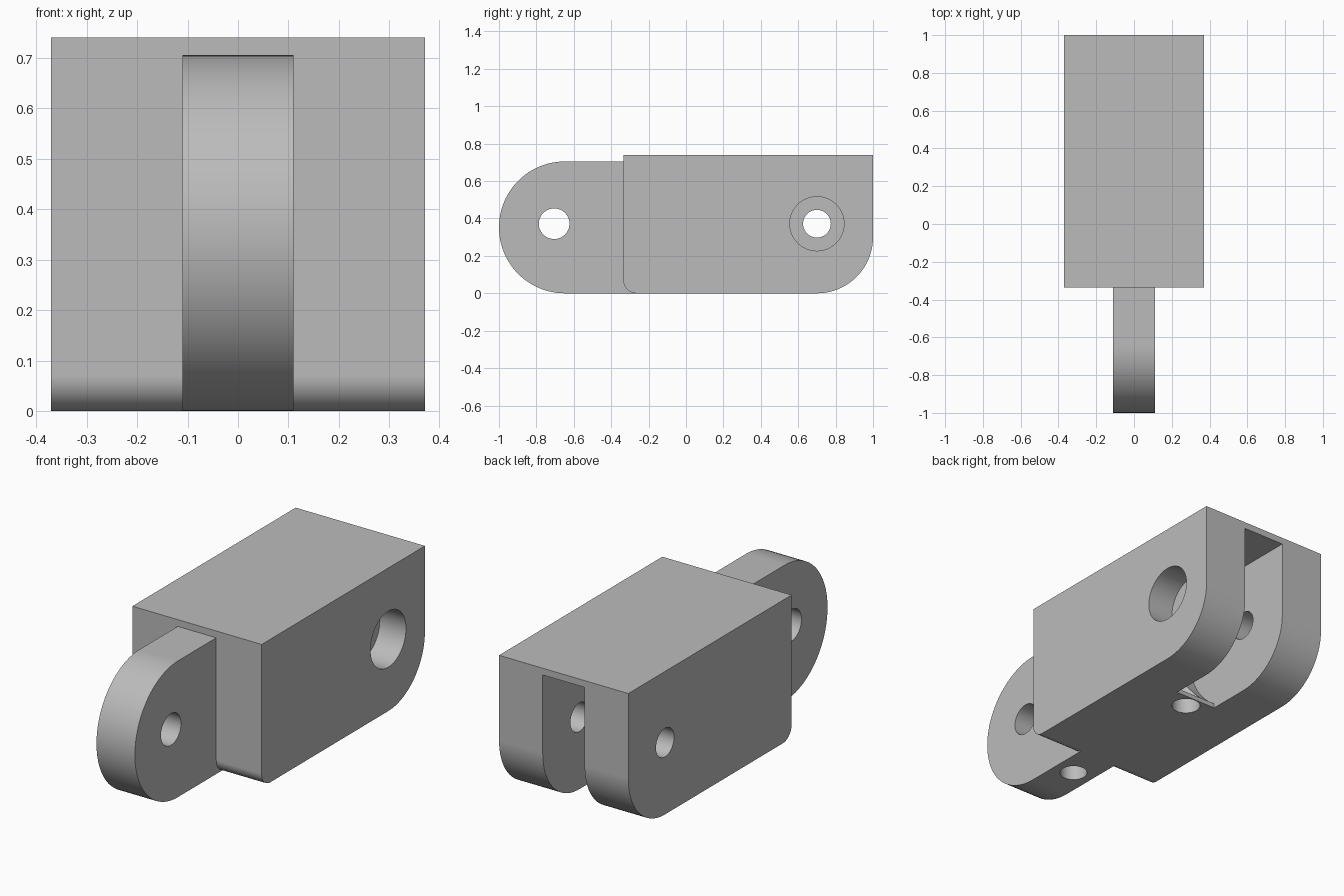
import bpy, bmesh
from math import sin, cos, radians, asin, acos, degrees

cube = bpy.data.objects.get("Cube")
if cube:
    bpy.data.objects.remove(cube)

grey = bpy.data.materials.new("plain grey")
grey.use_nodes = True
colour = (0.5, 0.5, 0.5, 1)
grey.diffuse_color = colour
grey.node_tree.nodes["Principled BSDF"].inputs["Base Color"].default_value = colour


def arc(cy, cz, r, a0, a1, n=24):
    """Points of an arc in the side (y, z) plane, angles in degrees."""
    angles = [radians(a0 + (a1 - a0) * i / n) for i in range(n + 1)]
    return [(cy + r * cos(a), cz + r * sin(a)) for a in angles]


def extrude_side(name, profile, x0, x1):
    """Extrude a side profile across x."""
    bm = bmesh.new()
    face = bm.faces.new([bm.verts.new((x0, y, z)) for y, z in profile])
    new = bmesh.ops.extrude_face_region(bm, geom=[face])["geom"]
    bmesh.ops.translate(bm, vec=(x1 - x0, 0, 0),
                        verts=[v for v in new if isinstance(v, bmesh.types.BMVert)])
    bmesh.ops.recalc_face_normals(bm, faces=bm.faces)
    mesh = bpy.data.meshes.new(name)
    bm.to_mesh(mesh)
    bm.free()
    mesh.materials.append(grey)
    obj = bpy.data.objects.new(name, mesh)
    bpy.context.collection.objects.link(obj)
    return obj


def cross_pin(y, z, r, x0, x1):
    return extrude_side("pin_cutter", arc(y, z, r, 0, 352.5, 47), x0, x1)


def upright_pin(y, r, z0, z1):
    bpy.ops.mesh.primitive_cylinder_add(vertices=40, radius=r, depth=z1 - z0,
                                        location=(0, y, (z0 + z1) / 2))
    obj = bpy.context.object
    obj.name = "cord_cutter"
    obj.data.materials.append(grey)
    return obj


def activate(obj):
    bpy.ops.object.select_all(action='DESELECT')
    obj.select_set(True)
    bpy.context.view_layer.objects.active = obj


def cut(obj, cutters):
    for cutter in cutters:
        cutter.hide_render = True
        activate(obj)
        mod = obj.modifiers.new("cut", 'BOOLEAN')
        mod.operation = 'DIFFERENCE'
        mod.solver = 'EXACT'
        mod.object = cutter
        bpy.ops.object.modifier_apply(modifier=mod.name)
        bpy.data.objects.remove(cutter)


def finish(obj):
    activate(obj)
    bpy.ops.object.shade_smooth_by_angle(angle=radians(30))
    normals = obj.modifiers.new("flat normals", 'WEIGHTED_NORMAL')
    normals.keep_sharp = True


# Main block: rounded lower back, small rounding at the lower front
front, back, top = -0.335, 1.0, 0.74
block = extrude_side("link_block",
                     arc(front + 0.07, 0.07, 0.07, 180, 270, 12)
                     + arc(back - 0.3, 0.3, 0.3, 270, 360)
                     + [(back, top), (front, top)], -0.37, 0.37)

# Slot at the back, with a hollow round end centred on the pivot
py, pz, swing, roof, lip = 0.70, 0.372, 0.415, 0.705, 0.475
a_top = 180 - degrees(asin((roof - pz) / swing))
a_low = 360 - degrees(acos((lip - py) / swing))
slot = extrude_side("slot_cutter",
                    [(lip, -0.1), (1.1, -0.1), (1.1, roof)]
                    + arc(py, pz, swing, a_top, a_low, 40), -0.12, 0.12)

# Pivot bore, wide recess on the left, and cord hole through the lip
cut(block, [slot,
            cross_pin(py, pz, 0.074, -0.5, 0.5),
            cross_pin(py, pz, 0.145, 0.22, 0.5),
            upright_pin(0.40, 0.07, -0.1, 0.22)])
finish(block)

# Tongue at the front with its pivot bore and cord hole
r = 0.3525
tongue = extrude_side("hinge_tongue",
                      [(front + 0.07, 0), (front + 0.07, 2 * r)]
                      + arc(r - 1, r, r, 90, 270, 48), -0.11, 0.11)
cut(tongue, [cross_pin(-0.705, pz, 0.082, -0.5, 0.5),
             upright_pin(-0.466, 0.067, -0.1, 0.35)])
finish(tongue)
